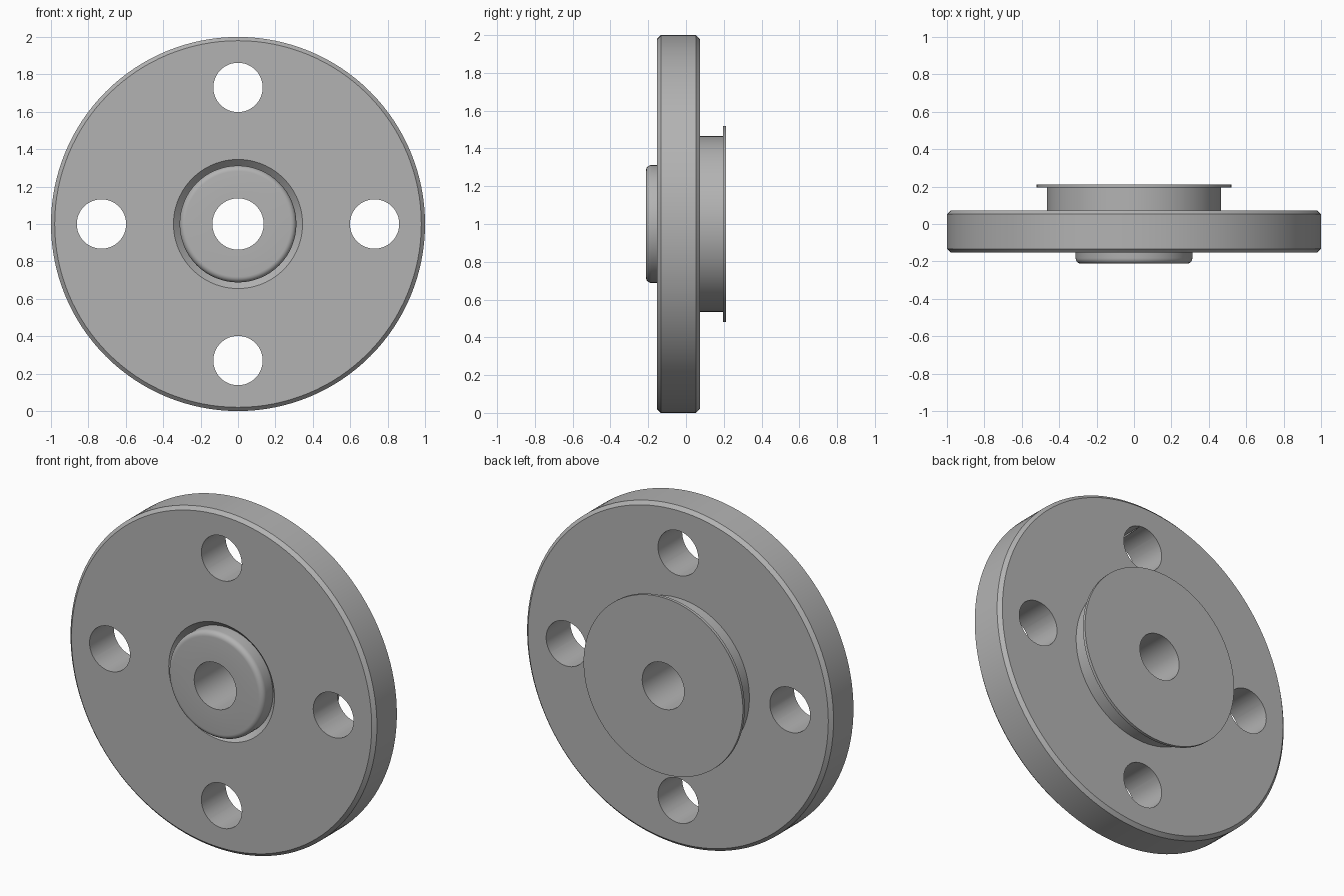
import bpy, bmesh, math

cube = bpy.data.objects.get("Cube")
if cube:
    bpy.data.objects.remove(cube, do_unlink=True)

steel = bpy.data.materials.new("grey_steel")
steel.use_nodes = True
grey = (0.45, 0.45, 0.45, 1)
steel.diffuse_color = grey
steel.node_tree.nodes["Principled BSDF"].inputs["Base Color"].default_value = grey


def revolve(name, profile, segments):
    """Spin a closed (radius, y) profile about the horizontal axis at z = 1."""
    bm = bmesh.new()
    rings = []
    for i in range(segments):
        a = 2 * math.pi * i / segments
        rings.append([bm.verts.new((r * math.cos(a), y, 1 + r * math.sin(a)))
                      for r, y in profile])
    n = len(profile)
    for i in range(segments):
        a, b = rings[i], rings[(i + 1) % segments]
        for j in range(n):
            k = (j + 1) % n
            bm.faces.new((a[j], a[k], b[k], b[j]))
    bmesh.ops.recalc_face_normals(bm, faces=bm.faces)
    mesh = bpy.data.meshes.new(name)
    bm.to_mesh(mesh)
    bm.free()
    obj = bpy.data.objects.new(name, mesh)
    bpy.context.collection.objects.link(obj)
    mesh.materials.append(steel)
    return obj


# Flange levels along the axis
front, back, end = -0.153, 0.073, 0.2125
bore, hub, fillet, chamfer = 0.137, 0.312, 0.03, 0.02

# Rounded front edge of the hub
hub_edge = [(hub - fillet + fillet * math.sin(t), -end + fillet - fillet * math.cos(t))
            for t in (math.radians(15 * i) for i in range(7))]

# Bore, hub, countersunk seat, chamfered disc, rear neck and thin lip
profile = [(bore, -end)] + hub_edge + [
    (hub, front + 0.033), (0.345, front),
    (1 - chamfer, front), (1, front + chamfer),
    (1, back - chamfer), (1 - chamfer, back),
    (0.465, back), (0.465, 0.195),
    (0.52, 0.195), (0.52, end), (bore, end)]
flange = revolve("flange", profile, 128)

# Four bolt holes
for i in range(4):
    a = i * math.pi / 2
    bpy.ops.mesh.primitive_cylinder_add(
        vertices=48, radius=0.132, depth=0.6, rotation=(math.pi / 2, 0, 0),
        location=(0.73 * math.cos(a), 0, 1 + 0.73 * math.sin(a)))
    cutter = bpy.context.object
    cutter.name = f"bolt_hole_cutter_{i + 1}"
    cutter.data.materials.append(steel)
    cutter.hide_render = True
    cut = flange.modifiers.new(f"bolt_hole_{i + 1}", 'BOOLEAN')
    cut.operation = 'DIFFERENCE'
    cut.solver = 'EXACT'
    cut.object = cutter

# Apply the cuts and discard the cutters
bpy.ops.object.select_all(action='DESELECT')
flange.select_set(True)
bpy.context.view_layer.objects.active = flange
for mod in list(flange.modifiers):
    cutter = mod.object
    bpy.ops.object.modifier_apply(modifier=mod.name)
    bpy.data.objects.remove(cutter, do_unlink=True)

bpy.ops.object.shade_smooth_by_angle(angle=math.radians(30))
